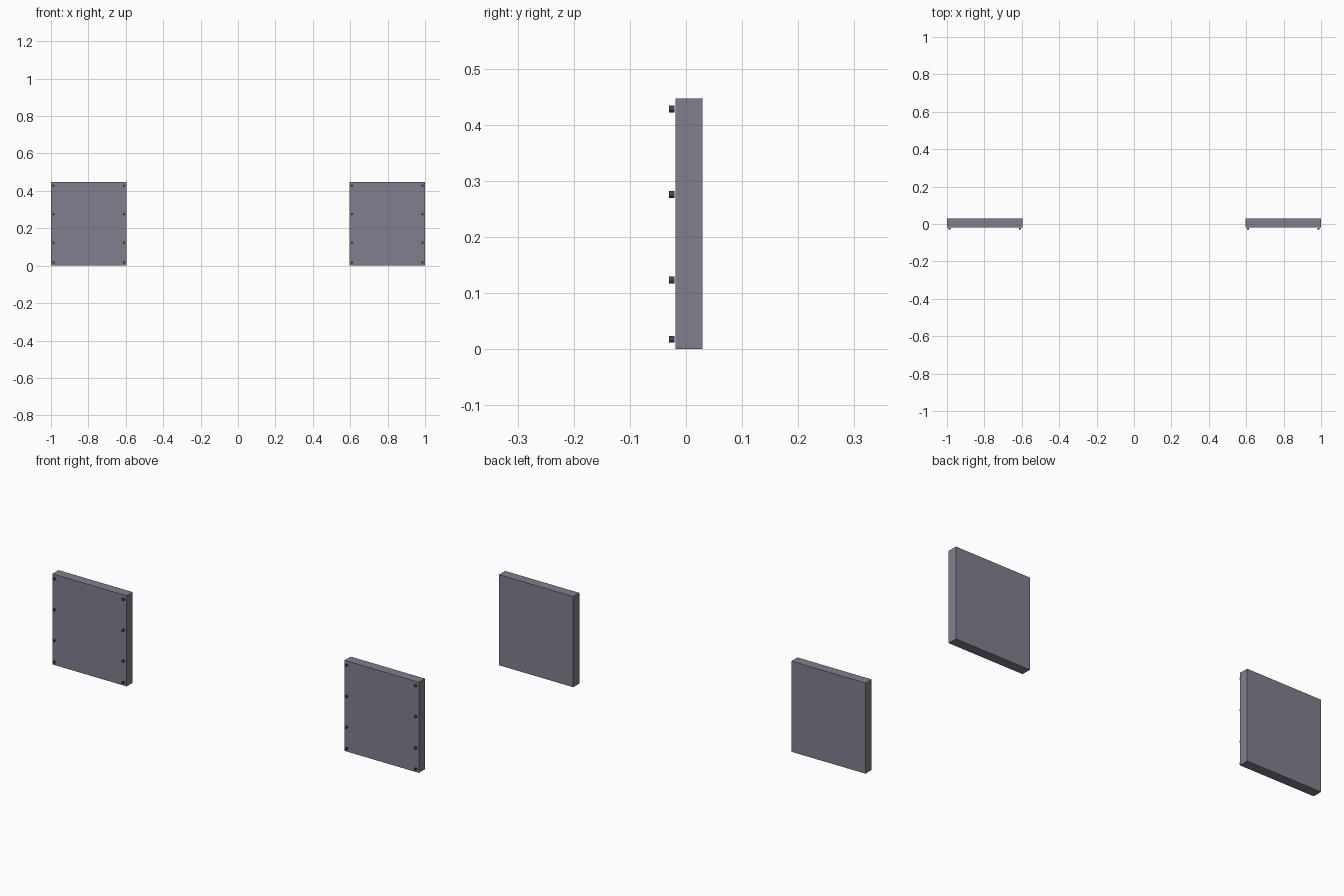
import bpy, bmesh
from math import pi
from mathutils import Matrix

if "Cube" in bpy.data.objects:
    bpy.data.objects.remove(bpy.data.objects["Cube"])

W, H = 0.405, 0.447          # panel width and height
Y0, Y1 = -0.0185, 0.029      # panel front and back
INSET = 0.014                # bolt distance from the side edges


def material(name, color):
    m = bpy.data.materials.new(name)
    m.diffuse_color = color
    m.use_nodes = True
    m.node_tree.nodes["Principled BSDF"].inputs["Base Color"].default_value = m.diffuse_color
    return m


panel_mat = material("slate_grey", (0.22, 0.21, 0.27, 1))
bolt_mat = material("dark_metal", (0.06, 0.06, 0.07, 1))


def finish(name, bm, mat):
    me = bpy.data.meshes.new(name)
    bm.to_mesh(me)
    bm.free()
    ob = bpy.data.objects.new(name, me)
    me.materials.append(mat)
    bpy.context.collection.objects.link(ob)
    return ob


def panel(name, cx):
    bm = bmesh.new()
    m = Matrix.Translation((cx, (Y0 + Y1) / 2, H / 2)) @ Matrix.Diagonal((W, Y1 - Y0, H, 1))
    bmesh.ops.create_cube(bm, size=1, matrix=m)
    return finish(name, bm, panel_mat)


def bolt(name, x, z):
    bm = bmesh.new()
    m = Matrix.Translation((x, -0.0255, z)) @ Matrix.Rotation(pi / 2, 4, 'X')
    bmesh.ops.create_cone(bm, cap_ends=True, segments=12, radius1=0.006,
                          radius2=0.006, depth=0.010, matrix=m)
    return finish(name, bm, bolt_mat)


# Two panels, each with a column of bolts along both side edges
for side, s in (("left", -1), ("right", 1)):
    cx = s * (1 - W / 2)
    panel(side + "_panel", cx)
    for edge, e in (("left", -1), ("right", 1)):
        for i, z in enumerate((0.0175, 0.123, 0.2755, 0.428)):
            bolt(f"{side}_panel_{edge}_bolt_{i + 1}", cx + e * (W / 2 - INSET), z)
